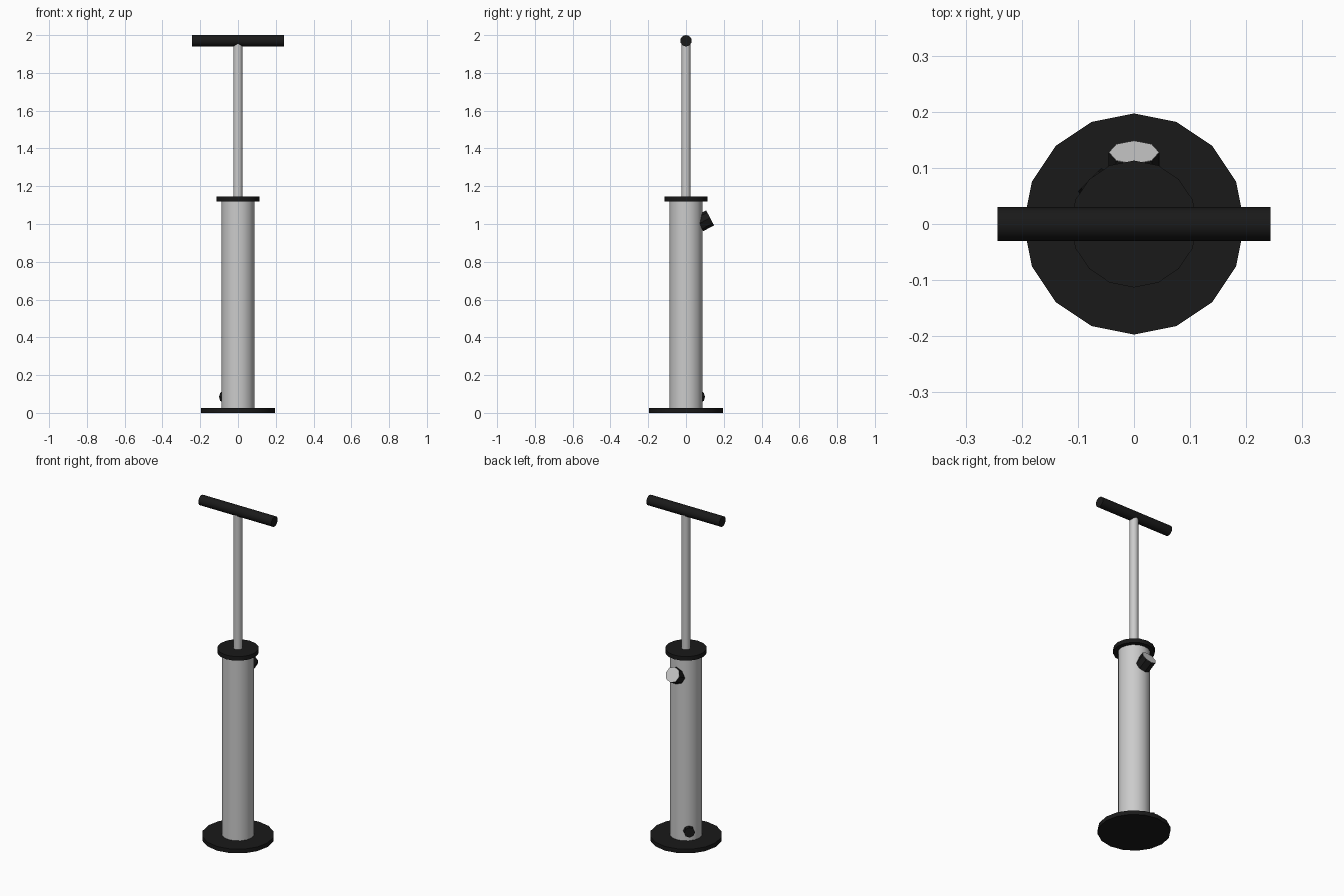
import bpy
from math import radians
from mathutils import Vector

if "Cube" in bpy.data.objects:
    bpy.data.objects.remove(bpy.data.objects["Cube"])

black = bpy.data.materials.new("black_plastic")
black.diffuse_color = (0.01, 0.01, 0.01, 1)
black.use_nodes = True
black.node_tree.nodes["Principled BSDF"].inputs["Base Color"].default_value = black.diffuse_color


def cylinder(name, start, end, radius, sides=16, mat=None):
    """Capped cylinder running from start to end."""
    a, b = Vector(start), Vector(end)
    axis = b - a
    bpy.ops.mesh.primitive_cylinder_add(
        vertices=sides, radius=radius, depth=axis.length,
        location=(a + b) / 2,
        rotation=Vector((0, 0, 1)).rotation_difference(axis).to_euler())
    ob = bpy.context.object
    ob.name = ob.data.name = name
    if mat:
        ob.data.materials.append(mat)
    bpy.ops.object.shade_smooth_by_angle(angle=radians(30))
    return ob


# Foot plate, barrel and barrel cap
cylinder("base_plate", (0, 0, 0), (0, 0, 0.025), 0.197, mat=black)
cylinder("barrel", (0, 0, 0.015), (0, 0, 1.13), 0.088)
cylinder("barrel_cap", (0, 0, 1.12), (0, 0, 1.145), 0.113, mat=black)

# Plunger rod and cross handle
cylinder("plunger_rod", (0, 0, 1.13), (0, 0, 1.96), 0.024)
cylinder("handle", (-0.243, 0, 1.97), (0.243, 0, 1.97), 0.03, mat=black)

# Pressure gauge tilted upward on the back, with a pale dial
tilt = Vector((0, 0.885, 0.465)).normalized()
face = Vector((0, 0.127, 1.032))
cylinder("gauge_housing", face - tilt * 0.065, face, 0.045, 8, black)
cylinder("gauge_dial", face - tilt * 0.004, face + tilt * 0.001, 0.0445, 8)

# Hose outlet low on the back left
out = Vector((-1, 1, 0)).normalized()
low = Vector((0, 0, 0.085))
cylinder("hose_outlet", low + out * 0.06, low + out * 0.112, 0.03, 8, black)
